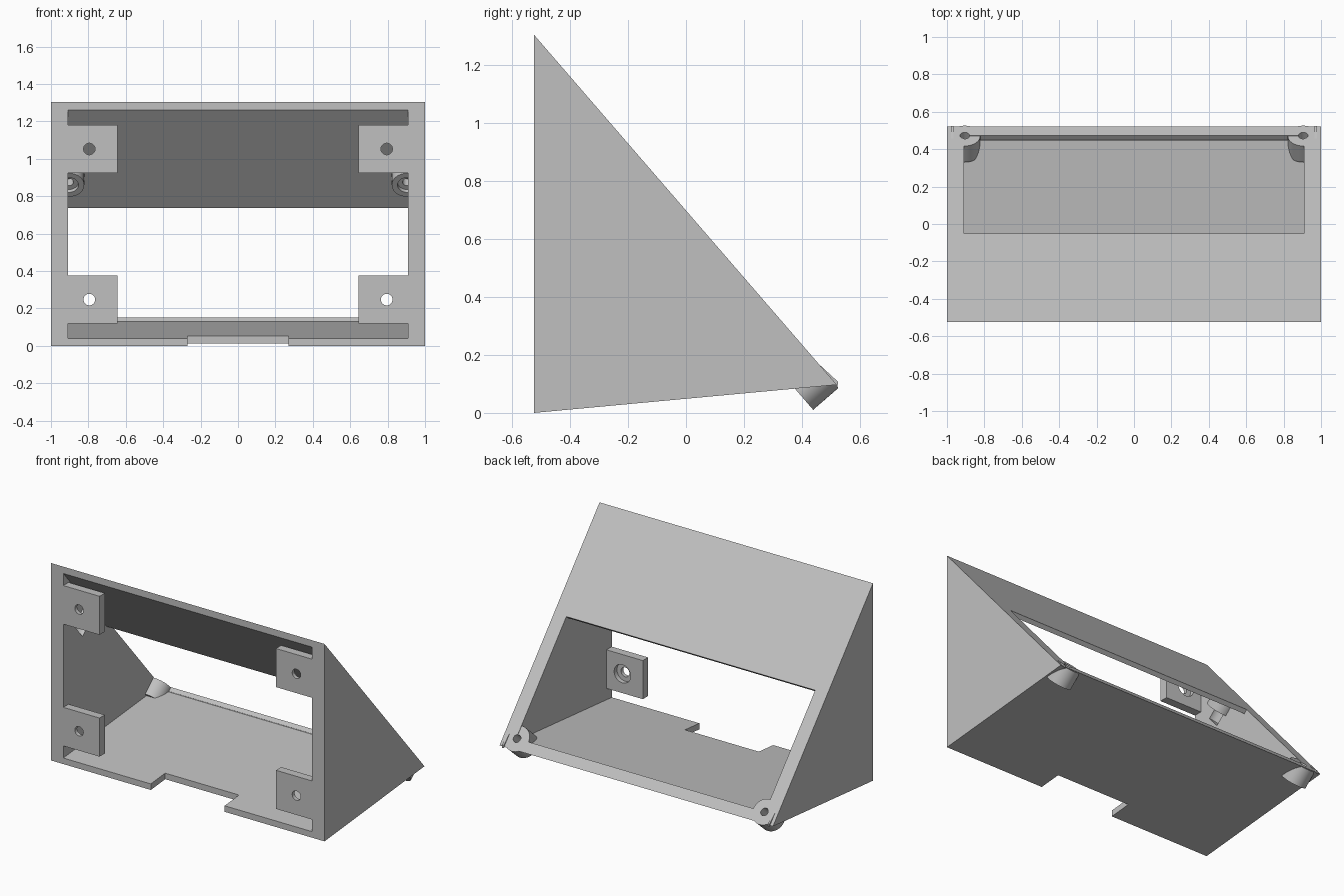
import bpy, bmesh, math
from mathutils import Matrix, Vector

cube = bpy.data.objects.get("Cube")
if cube:
    bpy.data.objects.remove(cube, do_unlink=True)

grey = bpy.data.materials.new("light grey")
grey.use_nodes = True
grey.diffuse_color = (0.53, 0.53, 0.53, 1)
grey.node_tree.nodes["Principled BSDF"].inputs["Base Color"].default_value = grey.diffuse_color

FRONT, BACK, TOP, TIP = -0.525, 0.52, 1.305, 0.097
INNER = 0.91            # half width of the cavity
down = Vector((0, BACK - FRONT, TIP - TOP)).normalized()   # along the sloped face
out = Vector((0, -down.z, down.y))                         # away from the sloped face
SURF = out.dot(Vector((0, BACK, TIP)))


def slope(t, h):
    """Point in the y-z plane: t along the slope, h above its surface."""
    p = down * t + out * (SURF + h)
    return p.y, p.z


def finish(name, bm):
    bmesh.ops.recalc_face_normals(bm, faces=bm.faces)
    mesh = bpy.data.meshes.new(name)
    bm.to_mesh(mesh)
    bm.free()
    mesh.materials.append(grey)
    ob = bpy.data.objects.new(name, mesh)
    bpy.context.collection.objects.link(ob)
    return ob


def prism(name, profile, x0, x1):
    """Extrude a y-z profile along x."""
    bm = bmesh.new()
    face = bm.faces.new([bm.verts.new((x0, y, z)) for y, z in profile])
    new = bmesh.ops.extrude_face_region(bm, geom=[face])["geom"]
    verts = [v for v in new if isinstance(v, bmesh.types.BMVert)]
    bmesh.ops.translate(bm, verts=verts, vec=(x1 - x0, 0, 0))
    return finish(name, bm)


def box(name, x0, x1, y0, y1, z0, z1):
    return prism(name, [(y0, z0), (y1, z0), (y1, z1), (y0, z1)], x0, x1)


def rod(name, start, end, radius, sides=48):
    start, end = Vector(start), Vector(end)
    axis = end - start
    bm = bmesh.new()
    turn = axis.to_track_quat('Z', 'Y').to_matrix().to_4x4()
    bmesh.ops.create_cone(bm, cap_ends=True, segments=sides, radius1=radius, radius2=radius,
                          depth=axis.length,
                          matrix=Matrix.Translation((start + end) / 2) @ turn)
    return finish(name, bm)


def slope_rod(name, x, t, h0, h1, radius):
    return rod(name, (x, *slope(t, h0)), (x, *slope(t, h1)), radius)


def cut(ob, cutters):
    for c in cutters:
        c.hide_render = True
        mod = ob.modifiers.new("cut", 'BOOLEAN')
        mod.operation, mod.solver, mod.object = 'DIFFERENCE', 'EXACT', c
    bpy.context.view_layer.update()
    deps = bpy.context.evaluated_depsgraph_get()
    mesh = bpy.data.meshes.new_from_object(ob.evaluated_get(deps))
    ob.modifiers.clear()
    ob.data = mesh


# Wedge-shaped housing with hollow inside, window and cable notch
housing = prism("housing", [(FRONT, 0), (BACK, TIP), (FRONT, TOP)], -1, 1)
rise, fall = TIP / (BACK - FRONT), (TIP - TOP) / (BACK - FRONT)
reach = (TOP - 0.085) / (rise - fall)
early = -0.1
cutters = [
    prism("cavity_cutter", [(FRONT + early, 0.04 + rise * early),
                            (FRONT + reach, 0.04 + rise * reach),
                            (FRONT, TOP - 0.045),
                            (FRONT + early, TOP - 0.045)], -INNER, INNER),
    prism("window_cutter", [slope(-0.604, -0.034), slope(0.196, -0.034),
                            slope(0.196, 0.1), slope(-0.604, 0.1)], -INNER, INNER),
    box("notch_cutter", -0.27, 0.27, FRONT - 0.1, FRONT + 0.15, -0.1, 0.1),
]

bosses, holes, tabs = [], [], []
for side, word in ((1, "left"), (-1, "right")):
    x = side * 0.905
    # Screw bosses square to the sloped face
    bosses.append(slope_rod(f"lower_boss_{word}", x, 0.196, -0.118, -0.003, 0.083))
    bosses.append(slope_rod(f"upper_boss_{word}", x, -0.844, -0.118, -0.01, 0.083))
    holes.append(slope_rod("lower_hole_cutter", x, 0.196, -0.09, 0.1, 0.025))
    holes.append(slope_rod("upper_hole_cutter", x, -0.844, -0.2, -0.04, 0.025))
    holes.append(slope_rod("upper_recess_cutter", x, -0.844, -0.2, -0.095, 0.052))
    # Thin fin at the lower corner
    prism(f"corner_fin_{word}", [slope(0.145, -0.003), slope(0.275, -0.003), slope(0.261, 0.01)],
          side * 0.966, side * 0.978)
    # Mounting tabs with counterbored holes
    for level, z in (("lower", 0.2475), ("upper", 1.0525)):
        tab = box(f"{level}_tab_{word}", side * 0.645, side * (INNER + 0.005),
                  FRONT, FRONT + 0.055, z - 0.1275, z + 0.1275)
        hx = side * 0.795
        bores = [rod("bore_cutter", (hx, FRONT - 0.1, z), (hx, FRONT + 0.1, z), 0.031),
                 rod("counterbore_cutter", (hx, FRONT + 0.025, z), (hx, FRONT + 0.1, z), 0.06)]
        cut(tab, bores)
        for b in bores:
            bpy.data.objects.remove(b, do_unlink=True)
        tabs.append(tab)

cut(housing, cutters + holes)
for i, boss in enumerate(bosses):
    cut(boss, holes)
for c in cutters + holes:
    bpy.data.objects.remove(c, do_unlink=True)

# Smooth round walls, sharp edges
bpy.ops.object.select_all(action='DESELECT')
for ob in [housing] + bosses + tabs:
    ob.select_set(True)
bpy.context.view_layer.objects.active = housing
bpy.ops.object.shade_smooth_by_angle(angle=math.radians(30))
